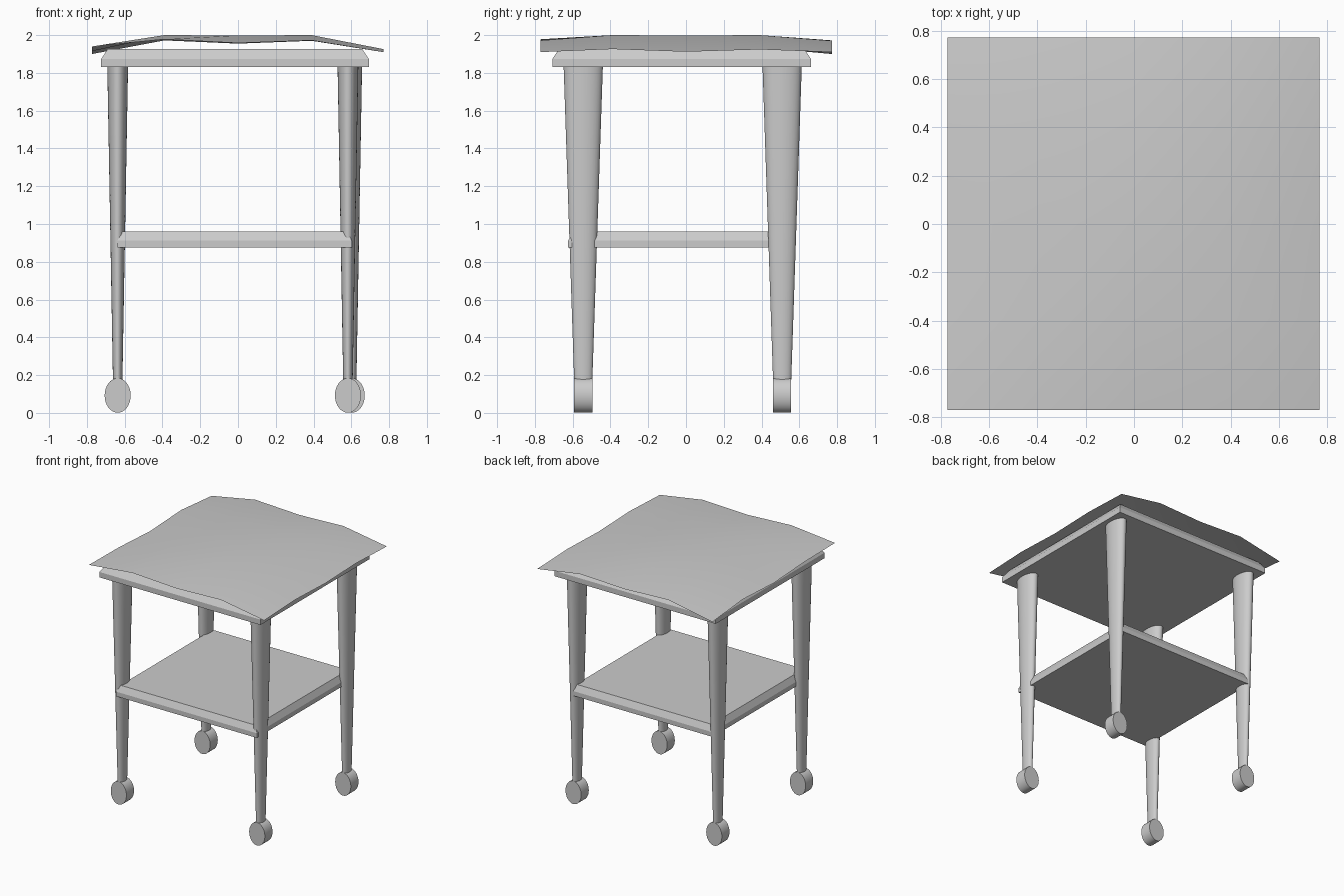
import bpy, bmesh
from mathutils import Matrix

if "Cube" in bpy.data.objects:
    bpy.data.objects.remove(bpy.data.objects["Cube"])


def finish(name, bm, angle=None):
    bmesh.ops.recalc_face_normals(bm, faces=bm.faces)
    me = bpy.data.meshes.new(name)
    bm.to_mesh(me)
    bm.free()
    ob = bpy.data.objects.new(name, me)
    bpy.context.collection.objects.link(ob)
    if angle is not None:
        bpy.ops.object.select_all(action='DESELECT')
        ob.select_set(True)
        bpy.context.view_layer.objects.active = ob
        bpy.ops.object.shade_smooth_by_angle(angle=angle)
    return ob


def board(name, x0, x1, y0, y1, z0, z_seam, z1, inset):
    """Flat board whose upper edges slope inwards."""
    bm = bmesh.new()
    rings = []
    for z, d in ((z0, 0), (z_seam, 0), (z1, inset)):
        rings.append([bm.verts.new((x, y, z)) for x, y in (
            (x0 + d, y0 + d), (x1 - d, y0 + d), (x1 - d, y1 - d), (x0 + d, y1 - d))])
    for a, b in zip(rings, rings[1:]):
        for i in range(4):
            j = (i + 1) % 4
            bm.faces.new((a[i], a[j], b[j], b[i]))
    bm.faces.new(rings[0])
    bm.faces.new(rings[-1])
    return finish(name, bm)


def leg(name, x, y, z0, z1):
    """Tapered leg, oval in section."""
    bm = bmesh.new()
    bmesh.ops.create_cone(bm, cap_ends=True, segments=32,
                          radius1=1, radius2=1, depth=z1 - z0)
    for v in bm.verts:
        rx, ry = (0.055, 0.104) if v.co.z > 0 else (0.025, 0.048)
        v.co = (x + v.co.x * rx, y + v.co.y * ry, v.co.z + (z0 + z1) / 2)
    return finish(name, bm, 0.6)


def wheel(name, x, y):
    """Oval wheel with its axle along y."""
    bm = bmesh.new()
    bmesh.ops.create_cone(bm, cap_ends=True, segments=32,
                          radius1=1, radius2=1, depth=0.096,
                          matrix=Matrix.Rotation(1.5707963, 4, 'X'))
    for v in bm.verts:
        v.co = (x + v.co.x * 0.069, y + v.co.y, 0.0925 + v.co.z * 0.0915)
    return finish(name, bm, 0.6)


# Table top and lower shelf
board("table_top", -0.725, 0.693, -0.708, 0.662, 1.83, 1.873, 1.926, 0.035)
board("lower_shelf", -0.638, 0.603, -0.624, 0.578, 0.875, 0.912, 0.96, 0.023)

# Legs and wheels
for name, x, y in (("front_left", -0.637, -0.544), ("front_right", 0.582, -0.544),
                   ("back_left", -0.637, 0.509), ("back_right", 0.602, 0.509)):
    leg(name + "_leg", x, y, 0.17, 1.84)
    wheel(name + "_wheel", x, y)

# Draped cloth: rows run front to back, heights run left to right
xs = (-0.773, -0.39, 0, 0.39, 0.769)
ys = (-0.77, -0.39, 0, 0.39, 0.773)
heights = ((1.94, 1.978, 1.958, 1.972, 1.91),
           (1.936, 2, 1.998, 2, 1.926),
           (1.915, 1.998, 1.998, 1.998, 1.912),
           (1.934, 2, 1.998, 2, 1.924),
           (1.90, 1.972, 1.955, 1.97, 1.91))
bm = bmesh.new()
grid = [[bm.verts.new((x, y, z)) for x, z in zip(xs, row)]
        for y, row in zip(ys, heights)]
for j in range(4):
    for i in range(4):
        bm.faces.new((grid[j][i], grid[j][i + 1], grid[j + 1][i + 1], grid[j + 1][i]))
finish("tablecloth", bm, 0.9)
